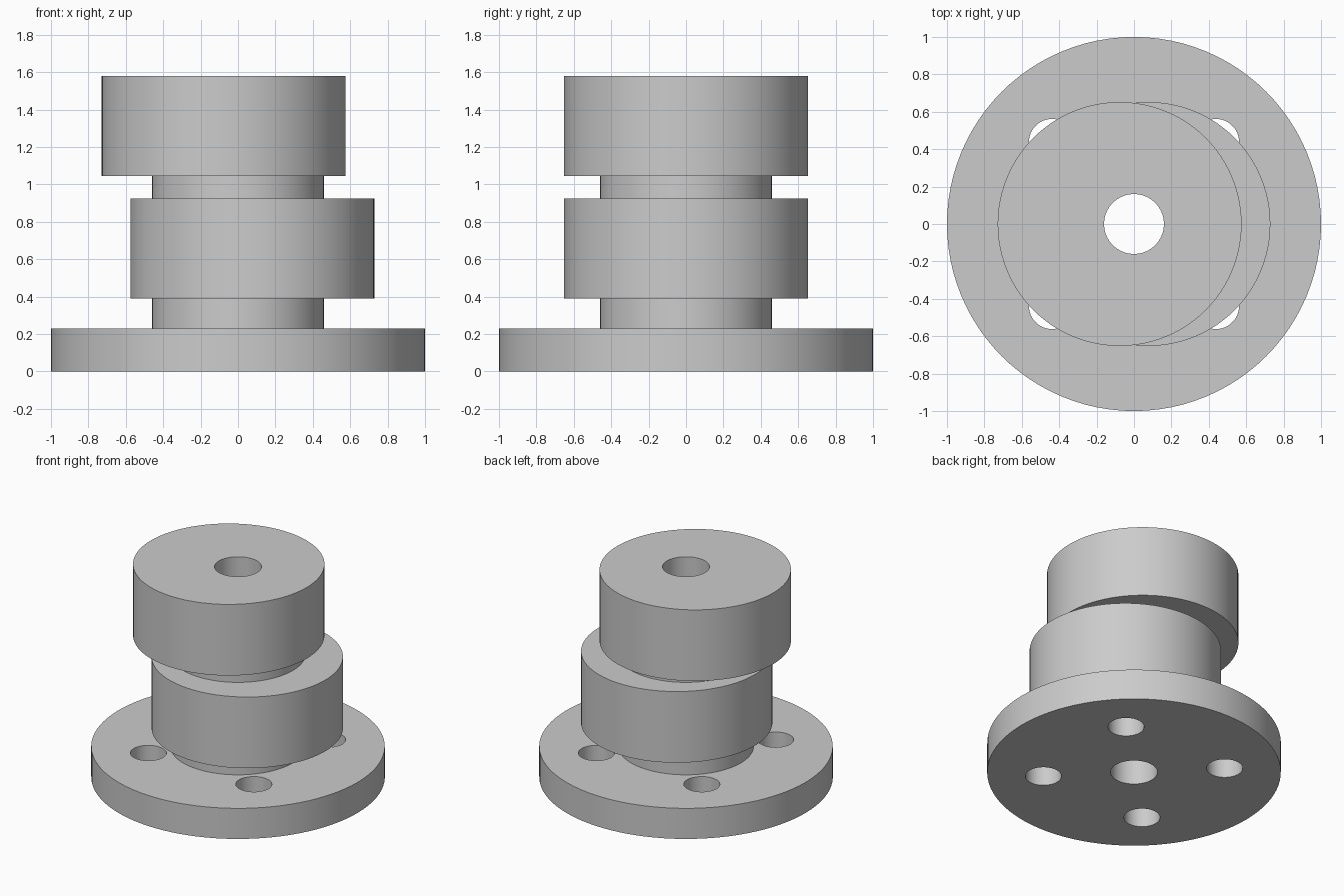
import bpy
import math

if "Cube" in bpy.data.objects:
    bpy.data.objects.remove(bpy.data.objects["Cube"])

SEGMENTS = 96
BORE_RADIUS = 0.16
BOLT_RADIUS = 0.123
BOLT_CIRCLE = 0.62
OFFSET = 0.077

grey = bpy.data.materials.new("plain_grey")
grey.use_nodes = True
grey.diffuse_color = (0.6, 0.6, 0.6, 1)
grey.node_tree.nodes["Principled BSDF"].inputs["Base Color"].default_value = grey.diffuse_color


def cylinder(name, radius, bottom, top, x=0, y=0):
    bpy.ops.mesh.primitive_cylinder_add(
        vertices=SEGMENTS, radius=radius, depth=top - bottom,
        location=(x, y, (bottom + top) / 2))
    obj = bpy.context.object
    obj.name = name
    return obj


def drill(obj, radius, x=0, y=0):
    cutter = cylinder("drill_cutter", radius, -1, 3, x, y)
    cutter.hide_render = True
    mod = obj.modifiers.new("hole", 'BOOLEAN')
    mod.operation = 'DIFFERENCE'
    mod.solver = 'EXACT'
    mod.object = cutter
    bpy.ops.object.select_all(action='DESELECT')
    obj.select_set(True)
    bpy.context.view_layer.objects.active = obj
    bpy.ops.object.modifier_apply(modifier=mod.name)
    bpy.data.objects.remove(cutter)


# Stacked discs: name, radius, bottom, top, sideways offset
parts = [
    ("base_flange", 1.0, 0, 0.23, 0),
    ("lower_neck", 0.46, 0.23, 0.39, 0),
    ("lower_eccentric", 0.652, 0.39, 0.925, OFFSET),
    ("upper_neck", 0.46, 0.925, 1.045, 0),
    ("upper_eccentric", 0.652, 1.045, 1.58, -OFFSET),
]

for name, radius, bottom, top, x in parts:
    part = cylinder(name, radius, bottom, top, x)
    part.data.materials.append(grey)
    # Central bore through every disc
    drill(part, BORE_RADIUS)
    # Four bolt holes in the flange
    if name == "base_flange":
        for i in range(4):
            angle = math.pi / 4 + i * math.pi / 2
            drill(part, BOLT_RADIUS, BOLT_CIRCLE * math.cos(angle), BOLT_CIRCLE * math.sin(angle))
    bpy.ops.object.shade_smooth_by_angle(angle=math.radians(30))
